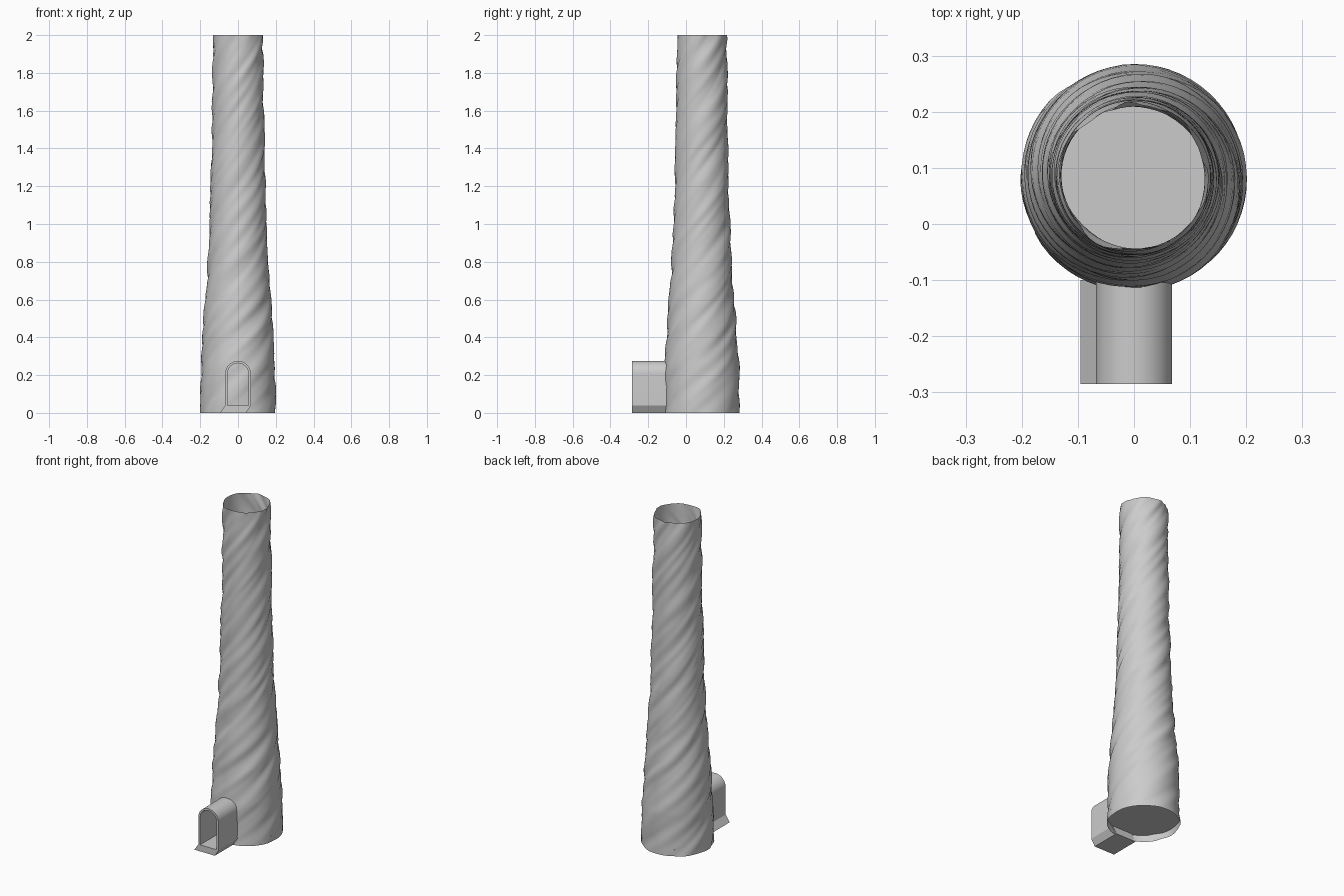
import bpy, bmesh, math
from mathutils import Vector, noise

if "Cube" in bpy.data.objects:
    bpy.data.objects.remove(bpy.data.objects["Cube"])

mat = bpy.data.materials.new("plain grey")
mat.diffuse_color = (0.6, 0.6, 0.6, 1)
mat.use_nodes = True
mat.node_tree.nodes["Principled BSDF"].inputs["Base Color"].default_value = mat.diffuse_color
CY = 0.083                      # tower centre in y
PROFILE = [(0, .200), (.25, .197), (.45, .184), (.7, .163), (1, .147), (1.4, .138), (2, .130)]
SEG, ROWS = 60, 120


def add(name, bm, smooth):
    mesh = bpy.data.meshes.new(name)
    bm.to_mesh(mesh)
    bm.free()
    mesh.materials.append(mat)
    ob = bpy.data.objects.new(name, mesh)
    bpy.context.collection.objects.link(ob)
    bpy.ops.object.select_all(action='DESELECT')
    ob.select_set(True)
    bpy.context.view_layer.objects.active = ob
    if smooth:
        bpy.ops.object.shade_smooth_by_angle(angle=math.radians(smooth))
    return ob


def radius(z):
    for (z0, r0), (z1, r1) in zip(PROFILE, PROFILE[1:]):
        if z <= z1:
            return r0 + (r1 - r0) * (z - z0) / (z1 - z0)
    return PROFILE[-1][1]


def wall_point(a, z):
    # bark-like ridges that wind anticlockwise up the tower
    p = a - 5.6 * z
    n = noise.noise(Vector((2.3 * math.cos(p), 2.3 * math.sin(p), 2.2 * z + 5)))
    n += 0.5 * noise.noise(Vector((5 * math.cos(p), 5 * math.sin(p), 4 * z + 11)))
    amp = 0.008 + 0.003 * min(1, z / 0.4)
    r = radius(z) + amp * max(-0.9, min(0.5, n))
    return (r * math.cos(a), CY + r * math.sin(a), z)


# Tower: one open twisted sheet
bm = bmesh.new()
rings = [[bm.verts.new(wall_point(math.tau * i / SEG, 2 * k / ROWS)) for i in range(SEG)]
         for k in range(ROWS + 1)]
for lo, hi in zip(rings, rings[1:]):
    for i in range(SEG):
        j = (i + 1) % SEG
        bm.faces.new((lo[i], lo[j], hi[j], hi[i]))
add("twisted_tower", bm, 60)

# Floor inside the tower, just above the ground
bm = bmesh.new()
bm.faces.new([bm.verts.new(wall_point(math.tau * i / SEG, 0.04)) for i in range(SEG)])
add("tower_floor", bm, 0)


# Entrance tunnel: arched shell with a wall thickness
def arch(r, base=0.04, spring=0.207, n=20):
    pts = [(r, base)]
    pts += [(r * math.cos(math.pi * i / n), spring + r * math.sin(math.pi * i / n)) for i in range(n + 1)]
    return pts + [(-r, base)]


FRONT, BACK = -0.285, -0.10
bm = bmesh.new()
outer, inner = arch(0.068), arch(0.056)
loops = [[bm.verts.new((x, y, z)) for x, z in pts]
         for pts, y in ((outer, FRONT), (outer, BACK), (inner, BACK), (inner, FRONT))]
for k in range(4):
    a, b = loops[k], loops[(k + 1) % 4]
    for i in range(len(a) - 1):
        bm.faces.new((a[i], a[i + 1], b[i + 1], b[i]))
for end in (0, -1):
    bm.faces.new([lp[end] for lp in loops])
bmesh.ops.recalc_face_normals(bm, faces=bm.faces)
add("entrance_tunnel", bm, 35)

# Leaning step under the tunnel
bm = bmesh.new()
section = [(-0.095, 0), (0.043, 0), (0.068, 0.04), (-0.068, 0.04)]
f = bm.faces.new([bm.verts.new((x, FRONT, z)) for x, z in section])
ext = bmesh.ops.extrude_face_region(bm, geom=[f], use_keep_orig=True)
for v in ext["geom"]:
    if isinstance(v, bmesh.types.BMVert):
        v.co.y = BACK
bmesh.ops.recalc_face_normals(bm, faces=bm.faces)
add("entrance_step", bm, 0)
